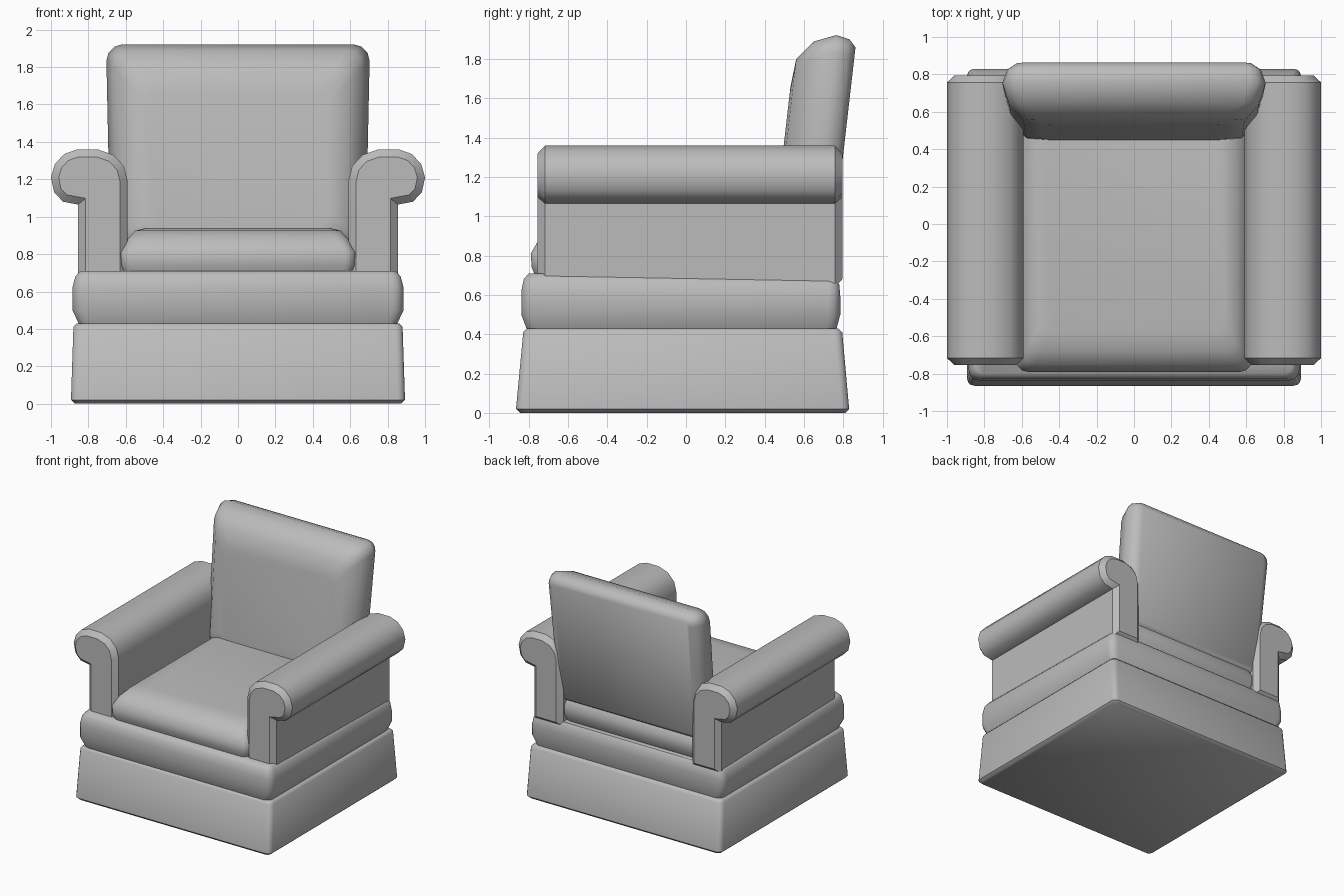
import bpy, bmesh, math
from mathutils import Vector

cube = bpy.data.objects.get("Cube")
if cube:
    bpy.data.objects.remove(cube)

fabric = bpy.data.materials.new("grey fabric")
fabric.use_nodes = True
fabric.diffuse_color = (0.5, 0.5, 0.5, 1)
fabric.node_tree.nodes["Principled BSDF"].inputs["Base Color"].default_value = (0.5, 0.5, 0.5, 1)


def finish(bm, name, angle):
    """Turn a bmesh into a shaded object."""
    bmesh.ops.recalc_face_normals(bm, faces=bm.faces)
    mesh = bpy.data.meshes.new(name)
    bm.to_mesh(mesh)
    bm.free()
    mesh.materials.append(fabric)
    ob = bpy.data.objects.new(name, mesh)
    bpy.context.collection.objects.link(ob)
    bpy.ops.object.select_all(action='DESELECT')
    ob.select_set(True)
    bpy.context.view_layer.objects.active = ob
    bpy.ops.object.shade_smooth_by_angle(angle=math.radians(angle))
    return ob


def rounded_rect(half, low, high, radius, steps=3):
    """Outline of a rectangle with rounded corners, centred across."""
    points = []
    corners = [(half, high), (-half, high), (-half, low), (half, low)]
    for i, (u, v) in enumerate(corners):
        cu = u - math.copysign(radius, u)
        cv = v - radius if v == high else v + radius
        for k in range(steps + 1):
            a = math.pi / 2 * (i + k / steps)
            points.append((cu + radius * math.cos(a), cv + radius * math.sin(a)))
    return points


def loft(name, rings, place, angle=50):
    """Skin rounded rectangles; each ring is (level, half, low, high, radius)."""
    bm = bmesh.new()
    loops = []
    for level, *rect in rings:
        loops.append([bm.verts.new(place(u, v, level)) for u, v in rounded_rect(*rect)])
    for a, b in zip(loops, loops[1:]):
        for i in range(len(a)):
            j = (i + 1) % len(a)
            bm.faces.new((a[i], a[j], b[j], b[i]))
    bm.faces.new(loops[0])
    bm.faces.new(loops[-1])
    return finish(bm, name, angle)


# Flared skirt
loft("skirt", [
    (0.0, 0.87, -0.845, 0.81, 0.03),
    (0.02, 0.893, -0.865, 0.83, 0.04),
    (0.41, 0.88, -0.828, 0.795, 0.04),
    (0.43, 0.86, -0.81, 0.775, 0.03),
], lambda u, v, z: Vector((u, v, z)))

# Padded rail, its upper half dipping towards the back
loft("seat_rail", [
    (0.425, 0.85, -0.81, 0.765, 0.05),
    (0.50, 0.885, -0.838, 0.785, 0.06),
    (0.62, 0.885, -0.838, 0.785, 0.06),
    (0.68, 0.87, -0.825, 0.78, 0.05),
    (0.71, 0.845, -0.80, 0.76, 0.04),
], lambda u, v, z: Vector((u, v, z - (0.018 * (v + 0.8) if z > 0.55 else 0))))

# Seat cushion with a soft rolled edge
loft("seat_cushion", [
    (0.68, 0.60, -0.76, 0.72, 0.05),
    (0.74, 0.63, -0.785, 0.75, 0.06),
    (0.81, 0.63, -0.79, 0.75, 0.06),
    (0.88, 0.59, -0.75, 0.72, 0.06),
    (0.925, 0.55, -0.68, 0.66, 0.06),
    (0.94, 0.49, -0.58, 0.60, 0.06),
], lambda u, v, z: Vector((u, v, z)))


# Leaning backrest, skinned from back to front
def lean(u, v, y):
    return Vector((u * (1 - 0.03 * (1.9 - v)), y + 0.115 * (v - 1.36), v))


loft("backrest", [
    (0.805, 0.63, 0.87, 1.86, 0.04),
    (0.77, 0.68, 0.84, 1.90, 0.07),
    (0.70, 0.705, 0.82, 1.922, 0.09),
    (0.59, 0.67, 0.83, 1.89, 0.09),
    (0.51, 0.595, 0.86, 1.80, 0.08),
    (0.497, 0.50, 0.94, 1.66, 0.08),
], lean)

# Scrolled arms: one profile, extruded, with bevelled ends
arm_profile = [(0.59, 0.64), (0.59, 1.19), (0.61, 1.27), (0.665, 1.33), (0.75, 1.36),
               (0.86, 1.36), (0.93, 1.335), (0.98, 1.28), (1.0, 1.21), (0.983, 1.13),
               (0.935, 1.08), (0.855, 1.065), (0.855, 0.64)]
for side, name in ((1, "left_arm"), (-1, "right_arm")):
    bm = bmesh.new()
    front = bm.faces.new([bm.verts.new((side * x, -0.717, z)) for x, z in arm_profile])
    moved = bmesh.ops.extrude_face_region(bm, geom=[front], use_keep_orig=True)["geom"]
    back_verts = [g for g in moved if isinstance(g, bmesh.types.BMVert)]
    bmesh.ops.translate(bm, verts=back_verts, vec=(0, 1.474, 0))
    bmesh.ops.recalc_face_normals(bm, faces=bm.faces)
    ends = [f for f in bm.faces if abs(f.normal.y) > 0.9]
    bmesh.ops.inset_individual(bm, faces=ends, thickness=0.04, depth=0.038,
                               use_even_offset=True)
    finish(bm, name, 40)
